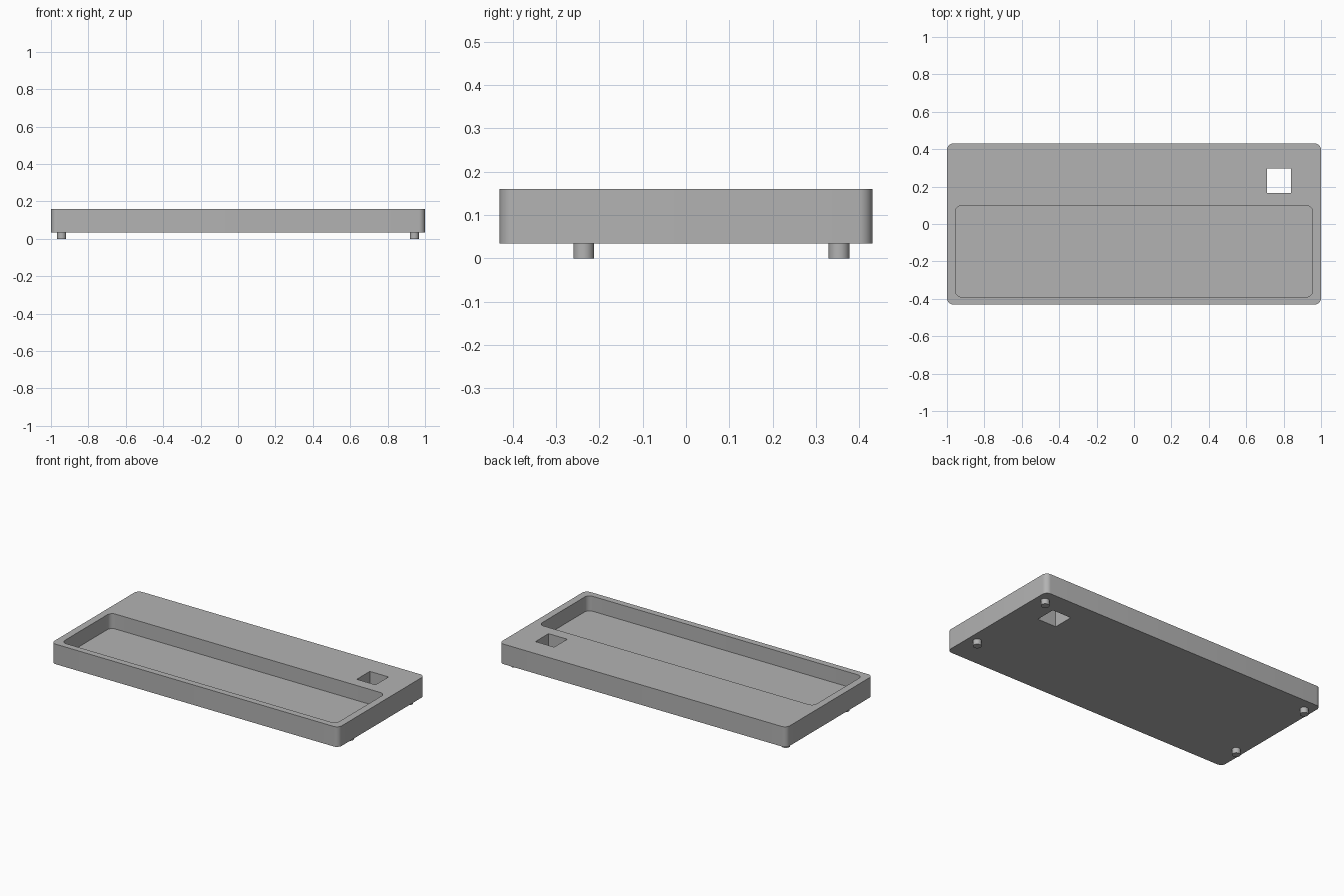
import bpy, bmesh, math
from mathutils import Matrix, Vector

cube = bpy.data.objects.get("Cube")
if cube:
    bpy.data.objects.remove(cube, do_unlink=True)

grey = bpy.data.materials.new("plain_grey")
grey.use_nodes = True
COLOUR = (0.45, 0.45, 0.45, 1)
grey.diffuse_color = COLOUR
grey.node_tree.nodes["Principled BSDF"].inputs["Base Color"].default_value = COLOUR

BASE, TOP, FLOOR = 0.034, 0.16, 0.066


def finish(name, bm):
    mesh = bpy.data.meshes.new(name)
    bm.to_mesh(mesh)
    bm.free()
    mesh.materials.append(grey)
    obj = bpy.data.objects.new(name, mesh)
    bpy.context.collection.objects.link(obj)
    return obj


def block(name, low, high, radius=0):
    """Box between two corners, with optionally rounded upright edges."""
    low, high = Vector(low), Vector(high)
    bm = bmesh.new()
    bmesh.ops.create_cube(bm, size=1, matrix=Matrix.Translation((low + high) / 2)
                          @ Matrix.Diagonal((*(high - low), 1)))
    if radius:
        upright = [e for e in bm.edges
                   if abs(e.verts[0].co.z - e.verts[1].co.z) > 0.01]
        bmesh.ops.bevel(bm, geom=upright, offset=radius, segments=8,
                        profile=0.5, affect='EDGES')
    return finish(name, bm)


def smooth(obj):
    bpy.ops.object.select_all(action='DESELECT')
    obj.select_set(True)
    bpy.context.view_layer.objects.active = obj
    bpy.ops.object.shade_smooth_by_angle(angle=math.radians(30))


# Tray body with a long recess and a square through hole
body = block("tray_body", (-1, -0.43, BASE), (1, 0.43, TOP), 0.033)
cutters = [
    block("recess_cutter", (-0.955, -0.39, FLOOR), (0.955, 0.098, TOP + 0.1), 0.033),
    block("hole_cutter", (0.71, 0.167, BASE - 0.1), (0.84, 0.297, TOP + 0.1)),
]
for cutter in cutters:
    cut = body.modifiers.new(cutter.name, 'BOOLEAN')
    cut.operation = 'DIFFERENCE'
    cut.solver = 'EXACT'
    cut.object = cutter
    bpy.context.view_layer.objects.active = body
    bpy.ops.object.modifier_apply(modifier=cut.name)
for cutter in cutters:
    bpy.data.objects.remove(cutter, do_unlink=True)
smooth(body)

# Four round feet
for side, x in (("right", -0.943), ("left", 0.943)):
    for end, y in (("front", -0.236), ("back", 0.353)):
        bm = bmesh.new()
        bmesh.ops.create_cone(bm, cap_ends=True, segments=32, radius1=0.024,
                              radius2=0.024, depth=BASE,
                              matrix=Matrix.Translation((x, y, BASE / 2)))
        smooth(finish(f"{end}_{side}_foot", bm))
